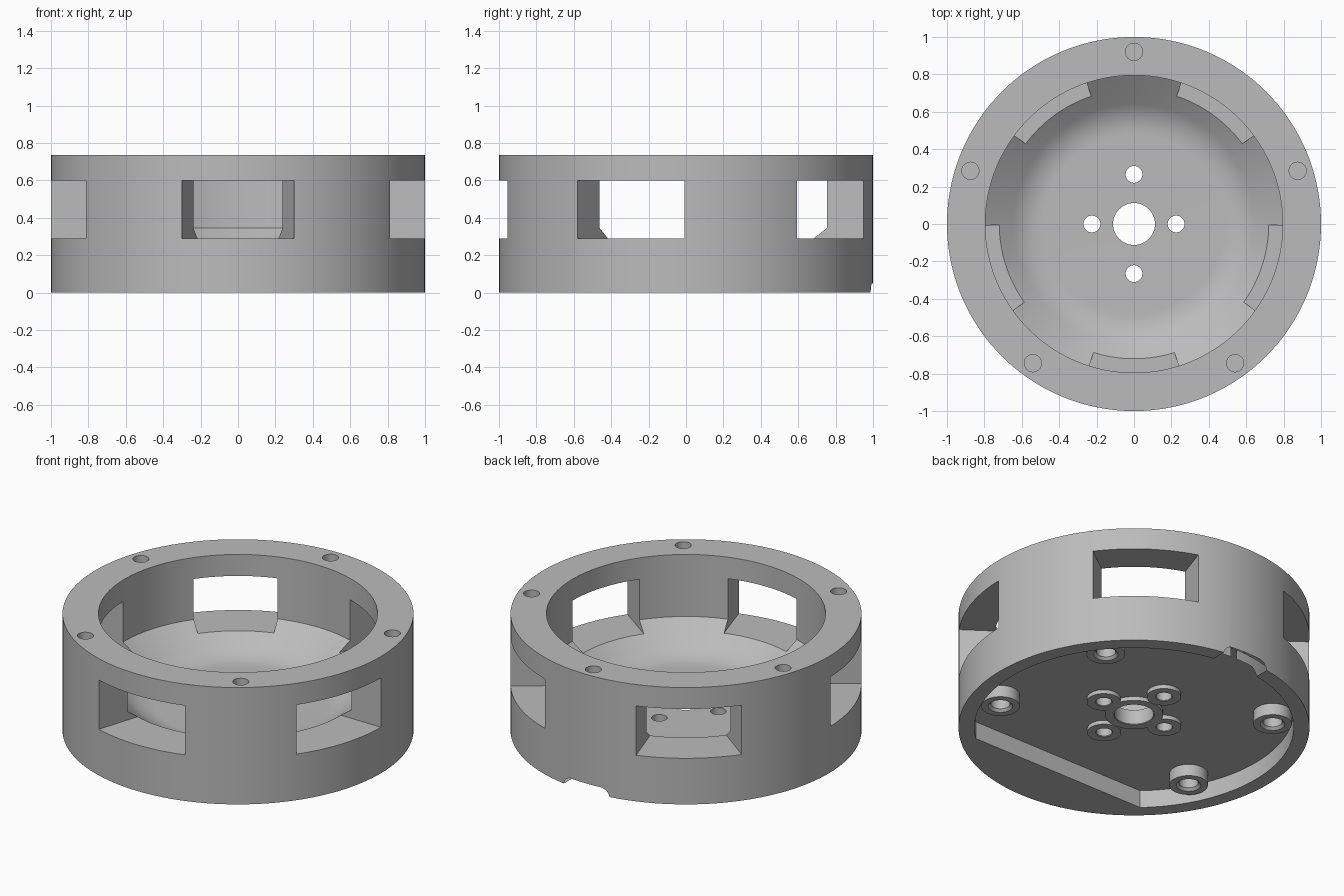
import bpy, bmesh, math
from math import cos, sin, radians
from mathutils import Matrix

cube = bpy.data.objects.get("Cube")
if cube:
    bpy.data.objects.remove(cube, do_unlink=True)

grey = bpy.data.materials.new("plain_grey")
grey.use_nodes = True
grey.diffuse_color = (0.5, 0.5, 0.5, 1)
grey.node_tree.nodes["Principled BSDF"].inputs["Base Color"].default_value = (0.5, 0.5, 0.5, 1)


def finish(bm, name):
    bmesh.ops.recalc_face_normals(bm, faces=bm.faces)
    mesh = bpy.data.meshes.new(name)
    bm.to_mesh(mesh)
    bm.free()
    mesh.materials.append(grey)
    obj = bpy.data.objects.new(name, mesh)
    bpy.context.collection.objects.link(obj)
    return obj


def activate(obj):
    bpy.ops.object.select_all(action='DESELECT')
    obj.select_set(True)
    bpy.context.view_layer.objects.active = obj


def smooth(obj):
    activate(obj)
    bpy.ops.object.shade_smooth_by_angle(angle=radians(30))


def lathe(name, profile, steps):
    """Revolve an (r, z) profile about the z axis."""
    bm = bmesh.new()
    verts = [bm.verts.new((r, 0, z)) for r, z in profile]
    edges = [bm.edges.new(pair) for pair in zip(verts, verts[1:])]
    bmesh.ops.spin(bm, geom=verts + edges, axis=(0, 0, 1), cent=(0, 0, 0),
                   angle=math.tau, steps=steps)
    bmesh.ops.remove_doubles(bm, verts=bm.verts, dist=0.0001)
    return finish(bm, name)


def prism(name, outline, low, high):
    bm = bmesh.new()
    face = bm.faces.new([bm.verts.new((x, y, low)) for x, y in outline])
    top = bmesh.ops.extrude_face_region(bm, geom=[face])["geom"]
    bmesh.ops.translate(bm, vec=(0, 0, high - low),
                        verts=[v for v in top if isinstance(v, bmesh.types.BMVert)])
    return finish(bm, name)


def arc(radius, start, end, steps, cx=0, cy=0):
    angles = [radians(start + (end - start) * i / steps) for i in range(steps + 1)]
    return [(cx + radius * cos(a), cy + radius * sin(a)) for a in angles]


def cut(cutter):
    activate(body)
    mod = body.modifiers.new("cut", 'BOOLEAN')
    mod.operation, mod.solver, mod.object = 'DIFFERENCE', 'EXACT', cutter
    bpy.ops.object.modifier_apply(modifier=mod.name)
    bpy.data.objects.remove(cutter, do_unlink=True)


def drill(x, y, radius, low, high):
    cut(prism("drill", arc(radius, 0, 352.5, 47, x, y), low, high))


# Outer wall with a dished floor
HEIGHT, FLOOR, CEILING = 0.735, 0.18, 0.11
fillet = []
for i in range(11):
    t = i / 10
    r = 2 * t * (1 - t) * 0.57 + (1 - t) ** 2 * 0.48 + t * t * 0.643
    fillet.append((r, FLOOR + t * t * 0.053))
body = lathe("housing", [(0, 0), (1, 0), (1, HEIGHT), (0.795, HEIGHT), (0.795, 0.345)]
             + fillet[::-1] + [(0, FLOOR)], 144)

# Underside recess with one straight side
cut(prism("recess", arc(0.91, -47.8, 227.8, 110), -0.1, CEILING))

# Five side windows, with screw holes in the rim between them
for i in range(5):
    mid = -90 + 72 * i
    cut(prism("window", arc(0.6, mid - 17.5, mid + 17.5, 1)
              + arc(1.2, mid + 17.5, mid - 17.5, 1), 0.29, 0.6))
    a = radians(mid + 180)
    drill(0.92 * cos(a), 0.92 * sin(a), 0.046, 0.5, 0.9)

# Cable notch through the back of the bottom rim
flare = arc(0.06, 0, 80, 6, 0.10, -0.01)
notch = prism("notch", [(0.16, -0.1)] + flare
              + [(-x, y) for x, y in flare[::-1]] + [(-0.16, -0.1)], -1.1, -0.85)
notch.data.transform(Matrix.Rotation(radians(90), 4, 'X'))
cut(notch)


def boss(name, x, y, outer, inner, bottom, chamfer, hole_top):
    """Raised collar under the floor, with its hole through the housing."""
    ring = lathe(name, [(outer, CEILING), (outer, bottom), (inner + chamfer, bottom),
                        (inner, bottom + chamfer), (inner, CEILING)], 48)
    ring.location = (x, y, 0)
    smooth(ring)
    drill(x, y, inner, 0.05, hole_top)


# Shaft hole, four screw holes and four blind mounting posts
boss("shaft_collar", 0, 0, 0.165, 0.112, 0.085, 0.004, 0.3)
for side in (-1, 1):
    boss("screw_collar_side", side * 0.225, 0, 0.097, 0.045, 0.085, 0.004, 0.3)
    boss("screw_collar_middle", 0, side * 0.265, 0.097, 0.045, 0.085, 0.004, 0.3)
    boss("mounting_post_back", side * 0.62, 0.49, 0.11, 0.055, 0.036, 0.015, 0.2)
    boss("mounting_post_front", side * 0.70, -0.35, 0.11, 0.055, 0.036, 0.015, 0.2)

smooth(body)
